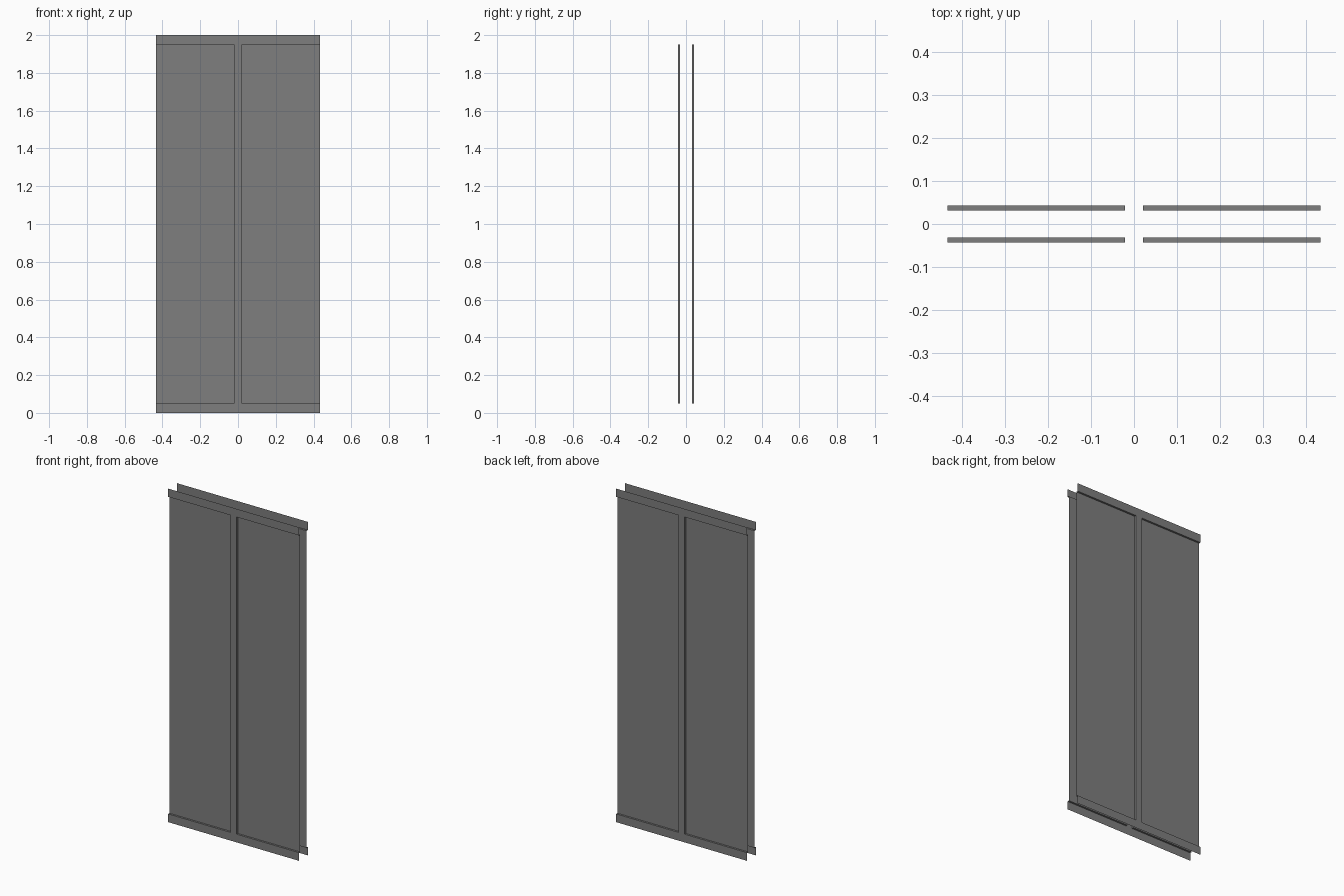
import bpy
import bmesh
from math import pi
from mathutils import Matrix

cube = bpy.data.objects.get("Cube")
if cube:
    bpy.data.objects.remove(cube)

HALF_W, HALF_GAP = 0.434, 0.021     # sheet half width, centre rib half width
HEIGHT, LIP = 2.0, 0.049            # full height, flat strip height
OUTER, INNER = 0.0425, 0.031        # depth of the strips and of the recessed panels

grey = bpy.data.materials.new("panel_grey")
grey.use_nodes = True
colour = (0.21, 0.21, 0.21, 1)
grey.diffuse_color = colour
grey.node_tree.nodes["Principled BSDF"].inputs["Base Color"].default_value = colour


def quad(bm, *corners):
    bm.faces.new([bm.verts.new(c) for c in corners])


def upright(bm, x0, x1, z0, z1, y):
    """Flat rectangle facing -y."""
    quad(bm, (x0, y, z0), (x1, y, z0), (x1, y, z1), (x0, y, z1))


def pressed_sheet(name, angle):
    """Thin sheet with two recessed panels, open at the outer sides."""
    bm = bmesh.new()
    low, high = LIP, HEIGHT - LIP
    columns = ((-HALF_W, -HALF_GAP), (-HALF_GAP, HALF_GAP), (HALF_GAP, HALF_W))

    # Top and bottom strips, and the centre rib
    for x0, x1 in columns:
        upright(bm, x0, x1, 0, low, -OUTER)
        upright(bm, x0, x1, high, HEIGHT, -OUTER)
    upright(bm, -HALF_GAP, HALF_GAP, low, high, -OUTER)

    # Recessed panels with ledges at top and bottom and a wall at the rib
    for x0, x1 in (columns[0], columns[2]):
        upright(bm, x0, x1, low, high, -INNER)
        for z in (low, high):
            quad(bm, (x0, -OUTER, z), (x1, -OUTER, z), (x1, -INNER, z), (x0, -INNER, z))
        x = min(x0, x1, key=abs)
        quad(bm, (x, -OUTER, low), (x, -INNER, low), (x, -INNER, high), (x, -OUTER, high))

    bmesh.ops.remove_doubles(bm, verts=bm.verts, dist=0.0001)
    bmesh.ops.recalc_face_normals(bm, faces=bm.faces)
    # Make the whole sheet face outward
    if sum(f.normal.y * f.calc_area() for f in bm.faces) > 0:
        bmesh.ops.reverse_faces(bm, faces=bm.faces)
    bmesh.ops.transform(bm, matrix=Matrix.Rotation(angle, 4, "Z"), verts=bm.verts)

    mesh = bpy.data.meshes.new(name)
    bm.to_mesh(mesh)
    bm.free()
    mesh.materials.append(grey)
    bpy.context.collection.objects.link(bpy.data.objects.new(name, mesh))


pressed_sheet("front_door_sheet", 0)
pressed_sheet("back_door_sheet", pi)
